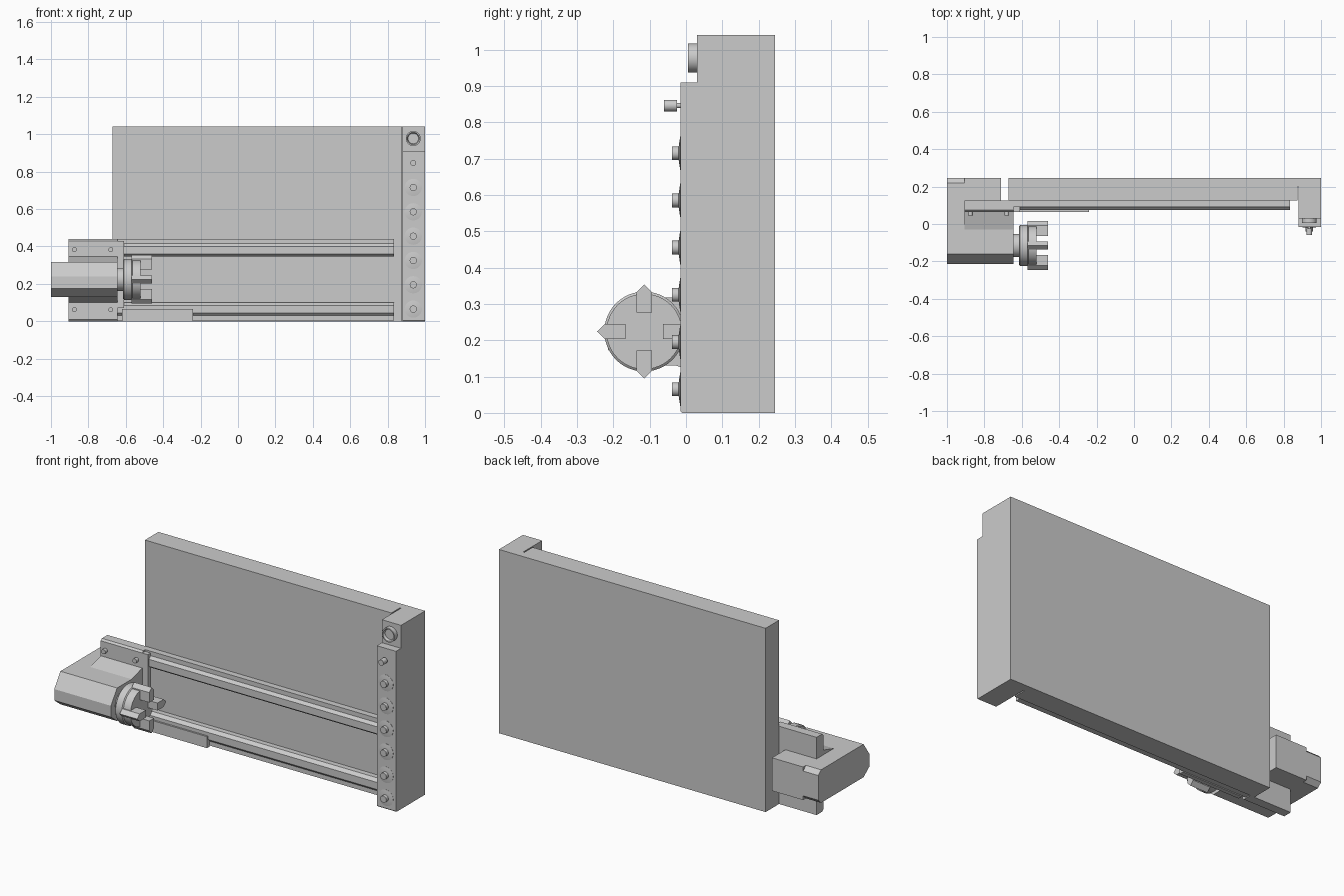
import bpy, bmesh, math
from mathutils import Vector

cube = bpy.data.objects.get("Cube")
if cube:
    bpy.data.objects.remove(cube, do_unlink=True)


def finish(name, bm, smooth=False):
    bmesh.ops.recalc_face_normals(bm, faces=bm.faces)
    mesh = bpy.data.meshes.new(name)
    bm.to_mesh(mesh)
    bm.free()
    obj = bpy.data.objects.new(name, mesh)
    bpy.context.collection.objects.link(obj)
    if smooth:
        bpy.ops.object.select_all(action='DESELECT')
        obj.select_set(True)
        bpy.context.view_layer.objects.active = obj
        bpy.ops.object.shade_smooth_by_angle(angle=math.radians(30))
    return obj


def extrude_x(name, profile, x0, x1):
    """Extrude a (y, z) outline along x."""
    bm = bmesh.new()
    face = bm.faces.new([bm.verts.new((x0, y, z)) for y, z in profile])
    new = bmesh.ops.extrude_face_region(bm, geom=[face])["geom"]
    verts = [v for v in new if isinstance(v, bmesh.types.BMVert)]
    bmesh.ops.translate(bm, verts=verts, vec=(x1 - x0, 0, 0))
    return finish(name, bm)


def box(name, x0, x1, y0, y1, z0, z1):
    return extrude_x(name, [(y0, z0), (y1, z0), (y1, z1), (y0, z1)], x0, x1)


def lathe(name, profile, origin, axis, segments=40):
    """Revolve (radius, distance) points around an axis; both ends are capped."""
    bm = bmesh.new()
    rot = Vector((0, 0, 1)).rotation_difference(Vector(axis))
    rings = []
    for r, t in profile:
        ring = []
        for i in range(segments):
            a = math.tau * i / segments
            ring.append(bm.verts.new(Vector(origin) + rot @ Vector((r * math.cos(a), r * math.sin(a), t))))
        rings.append(ring)
    for lo, hi in zip(rings, rings[1:]):
        for i in range(segments):
            j = (i + 1) % segments
            bm.faces.new((lo[i], lo[j], hi[j], hi[i]))
    bm.faces.new(rings[0])
    bm.faces.new(rings[-1])
    return finish(name, bm, True)


FRONT, RIGHT = (0, -1, 0), (1, 0, 0)

# Back panel, with a narrow slot left before the control column
box("back_panel", -0.67, 0.873, 0.125, 0.245, 0, 1.04)
box("panel_joint", 0.873, 0.88, 0.2, 0.245, 0, 1.04)

# Stepped control column
extrude_x("control_column", [(-0.015, 0.005), (-0.01, 0), (0.245, 0), (0.245, 1.04),
                             (0.03, 1.04), (0.03, 0.91), (-0.015, 0.91)], 0.88, 1.0)

# Row of knobs on shallow dials
KNOB_X = 0.937
for i in range(6):
    z = 0.065 + 0.13 * i
    lathe(f"dial_{i + 1}", [(0.046, 0), (0.046, 0.001), (0.02, 0.005)], (KNOB_X, -0.015, z), FRONT)
    lathe(f"knob_{i + 1}", [(0.019, 0), (0.019, 0.024)], (KNOB_X, -0.015, z), FRONT, 24)

# Switch on a thin stem, and the large dished button
lathe("switch", [(0.007, 0), (0.007, 0.01), (0.016, 0.01), (0.016, 0.045)],
      (KNOB_X, -0.015, 0.846), FRONT, 24)
lathe("large_button", [(0.04, 0), (0.04, 0.025), (0.033, 0.025), (0.028, 0.012)],
      (KNOB_X, 0.03, 0.977), FRONT)

# Mirrored pair of guide rails
MID = 0.2225
rail = [(0.125, 0.345), (0.095, 0.345), (0.075, 0.36), (0.075, 0.4),
        (0.09, 0.415), (0.09, 0.44), (0.125, 0.44)]
extrude_x("upper_rail", rail, -0.67, 0.835)
extrude_x("lower_rail", [(y, 2 * MID - z) for y, z in rail], -0.67, 0.835)
box("rail_cover", -0.62, -0.24, 0.065, 0.09, 0, 0.065)

# Carriage plate with its wiper and four bolts
extrude_x("carriage", [(0.065, 0.01), (0.075, 0), (0.125, 0), (0.125, 0.44),
                       (0.075, 0.44), (0.065, 0.43)], -0.905, -0.645)
box("wiper", -0.645, -0.61, 0.065, 0.092, 0.07, 0.43)
for x in (-0.875, -0.68):
    for z in (0.062, 0.383):
        lathe("carriage_bolt", [(0.013, 0), (0.013, 0.02)], (x, 0.065, z), FRONT, 16)

# Headstock: faceted housing flaring into the carriage
nose = [(-0.16, 0.318), (-0.215, 0.238), (-0.215, 0.174), (-0.16, 0.131)]
extrude_x("headstock", nose + [(-0.03, 0.131), (0.065, 0.1), (0.065, 0.345), (-0.03, 0.318)],
          -0.905, -0.645)

# Drive arm wrapping round the end to the motor behind
extrude_x("drive_arm", nose + [(0.22, 0.131), (0.245, 0.155), (0.245, 0.295), (0.22, 0.318)],
          -1.0, -0.905)
box("motor", -0.905, -0.71, 0.125, 0.245, 0.131, 0.318)

# Spindle and chuck body
CY, CZ = -0.115, 0.224
lathe("chuck", [(0.062, 0), (0.062, 0.03), (0.104, 0.03), (0.11, 0.036), (0.11, 0.075),
                (0.104, 0.08), (0.104, 0.125)], (-0.645, CY, CZ), RIGHT, 48)

# Four pointed jaws
jaw = [(0.052, -0.021), (0.108, -0.021), (0.13, 0), (0.108, 0.021), (0.052, 0.021)]
for i in range(4):
    c, s = math.cos(i * math.pi / 2), math.sin(i * math.pi / 2)
    extrude_x(f"jaw_{i + 1}", [(CY + r * c - w * s, CZ + r * s + w * c) for r, w in jaw],
              -0.57, -0.46)
